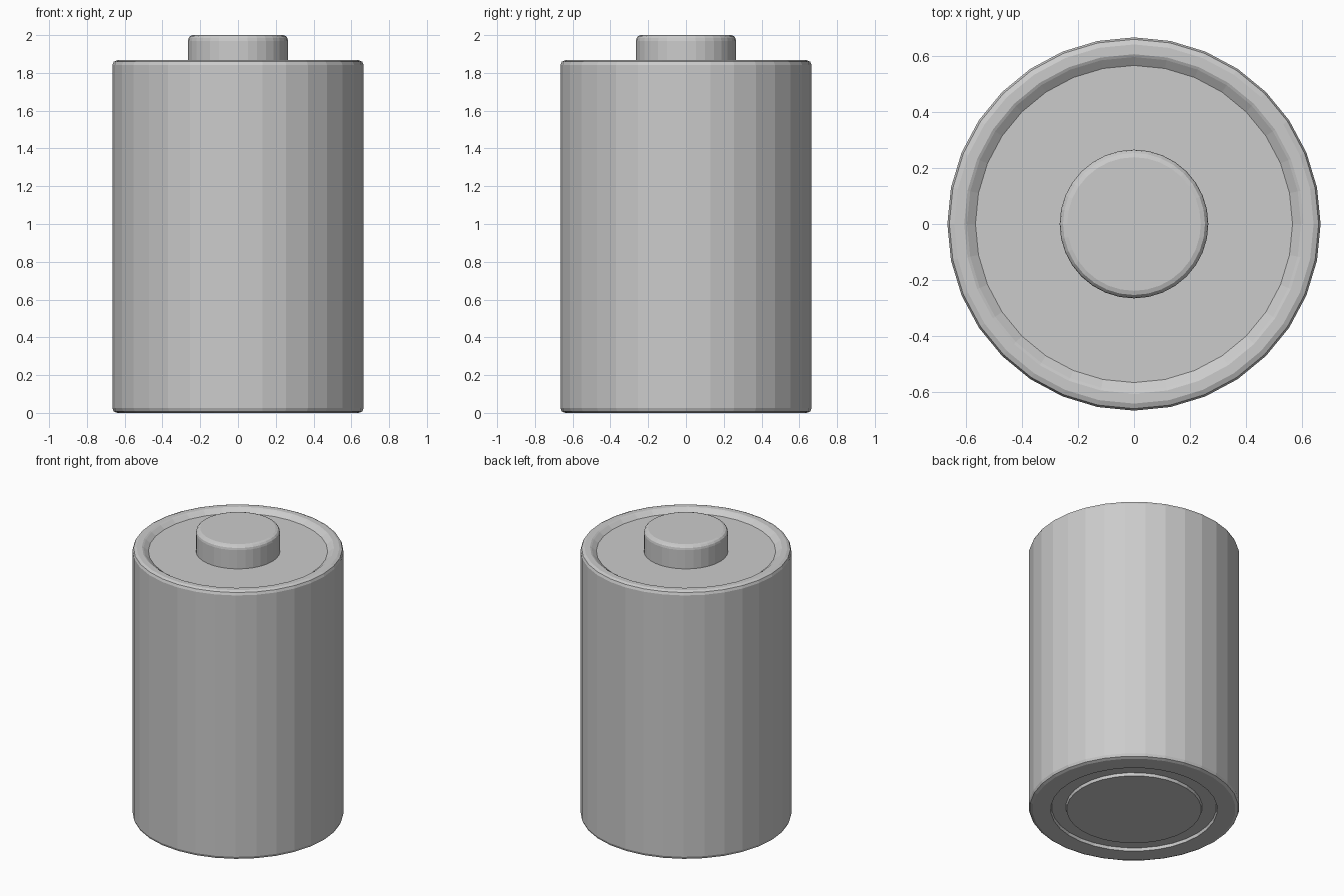
import bpy, bmesh, math

if "Cube" in bpy.data.objects:
    bpy.data.objects.remove(bpy.data.objects["Cube"])

SIDES = 32


def lathe(name, profile):
    """Revolve an (r, z) profile, bottom to top, closing both ends with flat caps."""
    bm = bmesh.new()
    rings = []
    for r, z in profile:
        rings.append([bm.verts.new((r * math.cos(2 * math.pi * i / SIDES),
                                    r * math.sin(2 * math.pi * i / SIDES), z))
                      for i in range(SIDES)])
    for a, b in zip(rings, rings[1:]):
        for i in range(SIDES):
            j = (i + 1) % SIDES
            bm.faces.new((a[i], a[j], b[j], b[i]))
    bm.faces.new(rings[0][::-1])
    bm.faces.new(rings[-1])
    mesh = bpy.data.meshes.new(name)
    bm.to_mesh(mesh)
    bm.free()
    obj = bpy.data.objects.new(name, mesh)
    bpy.context.collection.objects.link(obj)
    return obj


# Casing: grooved base, straight wall, rounded rim and recessed top
lathe("battery_casing", [
    (0.425, 0.0), (0.43, 0.02), (0.52, 0.02), (0.525, 0.0),
    (0.64, 0.0), (0.658, 0.008), (0.665, 0.025),
    (0.665, 1.842), (0.658, 1.859), (0.64, 1.867),
    (0.605, 1.867), (0.595, 1.862), (0.565, 1.84),
])

# Positive terminal button with a rounded upper edge
lathe("terminal_button", [
    (0.265, 1.84), (0.265, 1.97), (0.262, 1.984), (0.253, 1.995), (0.238, 2.0),
])
